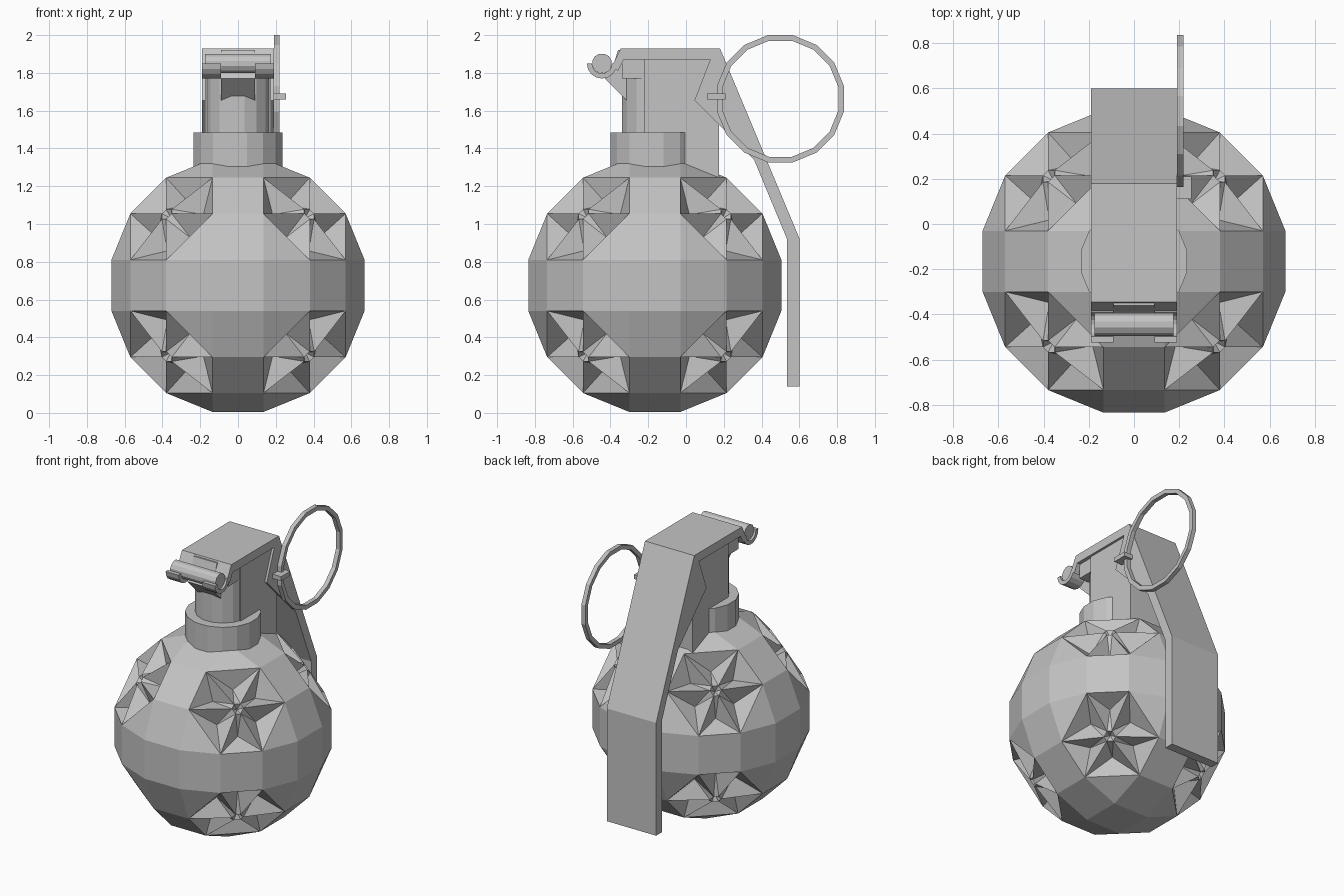
import bpy, bmesh, math
from itertools import permutations, product
from mathutils import Vector, Matrix

cube = bpy.data.objects.get("Cube")
if cube:
    bpy.data.objects.remove(cube, do_unlink=True)

GREY = 0.55
metal = bpy.data.materials.new("plain grey")
metal.use_nodes = True
metal.diffuse_color = (GREY, GREY, GREY, 1)
metal.node_tree.nodes["Principled BSDF"].inputs["Base Color"].default_value = (GREY, GREY, GREY, 1)


def finish(name, bm, location=(0, 0, 0)):
    bmesh.ops.recalc_face_normals(bm, faces=bm.faces)
    mesh = bpy.data.meshes.new(name)
    bm.to_mesh(mesh)
    bm.free()
    mesh.materials.append(metal)
    obj = bpy.data.objects.new(name, mesh)
    obj.location = location
    bpy.context.collection.objects.link(obj)
    return obj


def prism(name, profile, x0, x1):
    """Extrude a (y, z) outline from x0 to x1."""
    bm = bmesh.new()
    face = bm.faces.new([bm.verts.new((x0, y, z)) for y, z in profile])
    new = bmesh.ops.extrude_face_region(bm, geom=[face])["geom"]
    bmesh.ops.translate(bm, vec=(x1 - x0, 0, 0),
                        verts=[v for v in new if isinstance(v, bmesh.types.BMVert)])
    return finish(name, bm)


def box(name, half_x, y0, y1, z0, z1):
    return prism(name, [(y0, z0), (y1, z0), (y1, z1), (y0, z1)], -half_x, half_x)


def cylinder(name, radius, depth, location, turn=None, sides=16):
    bm = bmesh.new()
    bmesh.ops.create_cone(bm, cap_ends=True, segments=sides, radius1=radius,
                          radius2=radius, depth=depth)
    bmesh.ops.rotate(bm, verts=bm.verts, matrix=Matrix.Rotation(math.pi / sides, 3, "Z"))
    if turn:
        bmesh.ops.rotate(bm, verts=bm.verts, matrix=Matrix.Rotation(math.pi / 2, 3, turn))
    return finish(name, bm, location)


# Body: three crossing bands, with a star of pits in each of the eight corners
AXIS_Y = -0.165
bm = bmesh.new()
points = set(permutations((0.135, 0.135, 0.67))) | set(permutations((0.135, 0.38, 0.57)))
for p, s in product(points, product((-1, 1), repeat=3)):
    bm.verts.new([a * b for a, b in zip(p, s)])
bmesh.ops.convex_hull(bm, input=bm.verts)
bmesh.ops.dissolve_limit(bm, angle_limit=0.02, verts=bm.verts, edges=bm.edges)
for face in [f for f in bm.faces if len(f.verts) == 6]:
    rim = list(face.verts)
    centre = Vector([math.copysign(0.38, c) for c in face.calc_center_median()])
    bm.faces.remove(face)
    core = bm.verts.new(centre * 0.935)
    inner = [bm.verts.new(centre.lerp(v.co, 0.12)) for v in rim]
    for i in range(6):
        j = (i + 1) % 6
        pit = bm.verts.new((rim[i].co + rim[j].co + centre) / 3 * 0.845)
        loop = [rim[i], rim[j], inner[j], inner[i]]
        for k in range(4):
            bm.faces.new((loop[k], loop[(k + 1) % 4], pit))
        bm.faces.new((inner[i], inner[j], core))
finish("body", bm, (0, AXIS_Y, 0.675))

# Neck, collar and fuze housing
cylinder("collar", 0.24, 0.235, (0, AXIS_Y, 1.3675))
cylinder("neck", 0.176, 0.5, (0, AXIS_Y, 1.55))
box("fuze_housing", 0.174, -0.22, 0.175, 1.245, 1.9)
box("fuze_head", 0.165, -0.34, -0.2, 1.77, 1.9)
prism("hinge_bracket", [(-0.31, 1.65), (-0.43, 1.77), (-0.385, 1.84), (-0.36, 1.92),
                        (-0.2, 1.92), (-0.2, 1.65)], -0.09, 0.09)

# Safety lever: bent plate with side flanges
prism("lever", [(-0.345, 1.93), (0.18, 1.93), (0.6, 0.925), (0.6, 0.14),
                (0.535, 0.14), (0.535, 0.92), (0.14, 1.87), (-0.37, 1.87)], -0.19, 0.19)
flange = [(0.13, 1.875), (0.045, 1.655), (0.16, 1.54), (0.37, 1.33), (0.39, 1.33), (0.17, 1.875)]

# Hooks curling under the hinge pin
PIN_Y, PIN_Z = -0.445, 1.85
arc = [math.pi * (1 + k / 8) for k in range(9)]
hook = [(PIN_Y + r * math.cos(a), PIN_Z + r * math.sin(a))
        for r, angles in ((0.08, arc), (0.053, arc[::-1])) for a in angles]
lug = [(-0.39, 1.84), (-0.36, 1.81), (-0.33, 1.87), (-0.345, 1.93)]
for side, label in ((1, "left"), (-1, "right")):
    prism(label + "_lever_flange", flange, side * 0.17, side * 0.19)
    prism(label + "_hinge_hook", hook, side * 0.09, side * 0.19)
    prism(label + "_hinge_lug", lug, side * 0.09, side * 0.19)
cylinder("hinge_pin", 0.053, 0.35, (0, PIN_Y, PIN_Z), "Y", 12)

# Pull ring and its pin
prism("safety_pin", [(0.11, 1.66), (0.21, 1.66), (0.21, 1.69), (0.11, 1.69)], 0.13, 0.255)
bm = bmesh.new()
section = [bm.verts.new((x, 0, z)) for x, z in
           ((-0.015, 0.313), (0.015, 0.313), (0.015, 0.343), (-0.015, 0.343))]
edges = [bm.edges.new((section[k - 1], section[k])) for k in range(4)]
bmesh.ops.spin(bm, geom=section + edges, cent=(0, 0, 0), axis=(1, 0, 0),
               angle=math.tau, steps=16)
bmesh.ops.remove_doubles(bm, verts=bm.verts, dist=0.001)
bmesh.ops.rotate(bm, verts=bm.verts, matrix=Matrix.Rotation(math.pi / 16, 3, "X"))
finish("pull_ring", bm, (0.205, 0.5, 1.663))
